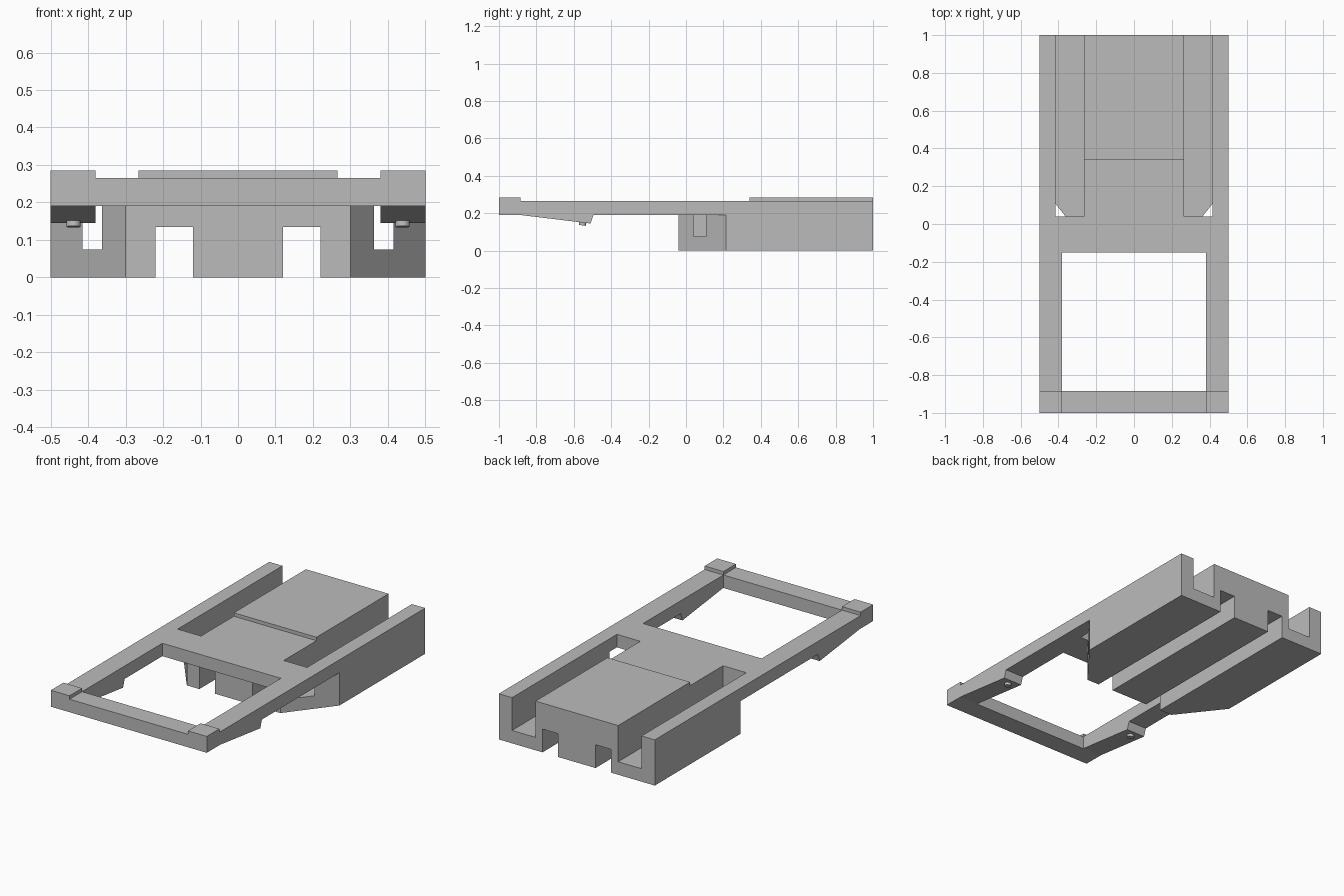
import bpy
import bmesh
from mathutils import Vector

cube = bpy.data.objects.get("Cube")
if cube:
    bpy.data.objects.remove(cube, do_unlink=True)

grey = bpy.data.materials.new("plain grey")
grey.use_nodes = True
grey.diffuse_color = (0.5, 0.5, 0.5, 1)
grey.node_tree.nodes["Principled BSDF"].inputs["Base Color"].default_value = (0.5, 0.5, 0.5, 1)


def prism(name, points, direction):
    """Extrude a flat outline along a direction into a closed solid."""
    bm = bmesh.new()
    face = bm.faces.new([bm.verts.new(p) for p in points])
    extruded = bmesh.ops.extrude_face_region(bm, geom=[face])["geom"]
    verts = [v for v in extruded if isinstance(v, bmesh.types.BMVert)]
    bmesh.ops.translate(bm, verts=verts, vec=Vector(direction))
    bmesh.ops.recalc_face_normals(bm, faces=bm.faces)
    mesh = bpy.data.meshes.new(name)
    bm.to_mesh(mesh)
    bm.free()
    mesh.materials.append(grey)
    obj = bpy.data.objects.new(name, mesh)
    bpy.context.collection.objects.link(obj)
    return obj


def box(name, x, y, z):
    outline = [(x[0], y[0], z[0]), (x[1], y[0], z[0]), (x[1], y[1], z[0]), (x[0], y[1], z[0])]
    return prism(name, outline, (0, 0, z[1] - z[0]))


def combine(target, tool, operation):
    """Merge or cut with a solid, then discard the tool."""
    mod = target.modifiers.new(operation, 'BOOLEAN')
    mod.operation = operation
    mod.solver = 'EXACT'
    mod.object = tool
    bpy.context.view_layer.objects.active = target
    bpy.ops.object.modifier_apply(modifier=mod.name)
    bpy.data.objects.remove(tool, do_unlink=True)


def mirrored(x0, x1, side):
    return sorted((side * x0, side * x1))


BOTTOM, DECK, TOP = 0.19, 0.265, 0.285

# Rear body with angled front corners, joined to the long deck plate
half = [(0.3, -0.04), (0.5, 0.215), (0.5, 1)]
outline = half + [(-x, y) for x, y in reversed(half)]
body = prism("slotted_body", [(x, y, 0) for x, y in outline], (0, 0, DECK))
combine(body, box("deck", (-0.5, 0.5), (-1, 0.6), (BOTTOM, DECK)), 'UNION')

# Large opening in the front frame
combine(body, box("window_cutter", (-0.38, 0.38), (-0.885, -0.15), (0.1, 0.4)), 'DIFFERENCE')

# Top channels open at the back, and grooves running under the body
for side in (-1, 1):
    channel = box("channel_cutter", mirrored(0.265, 0.415, side), (0.04, 1.1), (0.075, 0.4))
    combine(body, channel, 'DIFFERENCE')
    groove = box("groove_cutter", mirrored(0.12, 0.22, side), (-0.2, 1.1), (-0.1, 0.135))
    combine(body, groove, 'DIFFERENCE')

# Raised rear panel
combine(body, box("raised_panel", (-0.265, 0.265), (0.34, 1), (0.2, TOP)), 'UNION')

for side in (-1, 1):
    label = "left" if side > 0 else "right"
    # Corner pads and tapered ribs on the front frame
    pad = box("pad", mirrored(0.38, 0.5, side), (-1, -0.885), (0.22, TOP))
    combine(body, pad, 'UNION')
    x = mirrored(0.38, 0.5, side)[0]
    profile = [(-0.88, BOTTOM), (-0.51, 0.145), (-0.495, BOTTOM), (-0.495, 0.22), (-0.88, 0.22)]
    rib = prism("rib", [(x, y, z) for y, z in profile], (0.12, 0, 0))
    combine(body, rib, 'UNION')

    # Small round pin below each rib
    bpy.ops.mesh.primitive_cylinder_add(vertices=24, radius=0.019, depth=0.03,
                                        location=(side * 0.439, -0.552, 0.15),
                                        rotation=(-0.12, 0, 0))
    pin = bpy.context.object
    pin.name = label + "_pin"
    pin.data.materials.append(grey)
    bpy.ops.object.shade_smooth_by_angle()
